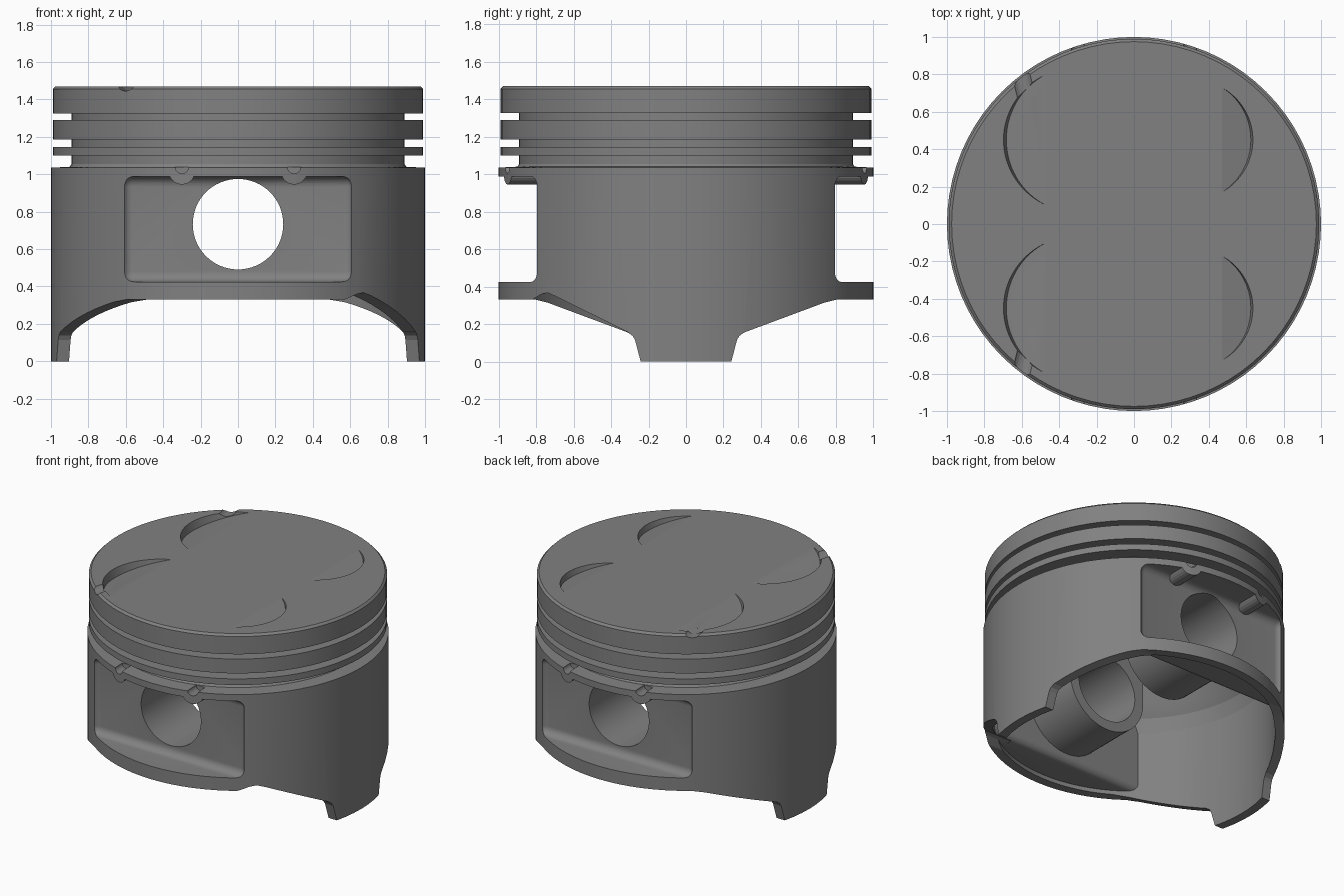
import bpy, bmesh, math
from mathutils import Matrix, Vector

if "Cube" in bpy.data.objects:
    bpy.data.objects.remove(bpy.data.objects["Cube"], do_unlink=True)

SEG = 80
PIN_Z = 0.733
TOP = 1.47

metal = bpy.data.materials.new("grey_metal")
metal.use_nodes = True
GREY = (0.22, 0.22, 0.22, 1)
metal.diffuse_color = GREY
metal.node_tree.nodes["Principled BSDF"].inputs["Base Color"].default_value = GREY


def finish(name, bm):
    bmesh.ops.recalc_face_normals(bm, faces=bm.faces[:])
    mesh = bpy.data.meshes.new(name)
    bm.to_mesh(mesh)
    bm.free()
    mesh.materials.append(metal)
    ob = bpy.data.objects.new(name, mesh)
    bpy.context.collection.objects.link(ob)
    return ob


def revolve(name, profile):
    """Spin (radius, z) points that start and end on the axis."""
    bm = bmesh.new()
    verts = [bm.verts.new((r, 0, z)) for r, z in profile]
    edges = [bm.edges.new(p) for p in zip(verts, verts[1:])]
    bmesh.ops.spin(bm, geom=verts + edges, cent=(0, 0, 0), axis=(0, 0, 1),
                   angle=math.tau, steps=SEG, use_merge=True)
    bmesh.ops.remove_doubles(bm, verts=bm.verts[:], dist=1e-5)
    return finish(name, bm)


def cylinder(name, radius, depth, matrix, segments=64):
    bm = bmesh.new()
    bmesh.ops.create_cone(bm, cap_ends=True, segments=segments, radius1=radius,
                          radius2=radius, depth=depth, matrix=matrix)
    return finish(name, bm)


def rod_y(name, radius, x, z, y0, y1, segments=64):
    m = Matrix.Translation((x, (y0 + y1) / 2, z)) @ Matrix.Rotation(math.pi / 2, 4, 'X')
    return cylinder(name, radius, abs(y1 - y0), m, segments)


def box(name, lo, hi, bevel=0):
    lo, hi = Vector(lo), Vector(hi)
    bm = bmesh.new()
    m = Matrix.Translation((lo + hi) / 2) @ Matrix.Diagonal((*(hi - lo), 1))
    bmesh.ops.create_cube(bm, size=1, matrix=m)
    if bevel:
        bmesh.ops.bevel(bm, geom=bm.edges[:], offset=bevel, segments=8,
                        profile=0.5, affect='EDGES')
    return finish(name, bm)


def prism_x(name, points, x0, x1):
    """Extrude a (y, z) outline along x."""
    bm = bmesh.new()
    face = bm.faces.new([bm.verts.new((x0, y, z)) for y, z in points])
    new = bmesh.ops.extrude_face_region(bm, geom=[face])["geom"]
    bmesh.ops.translate(bm, vec=(x1 - x0, 0, 0),
                        verts=[v for v in new if isinstance(v, bmesh.types.BMVert)])
    return finish(name, bm)


def combine(target, tool, operation='DIFFERENCE'):
    mod = target.modifiers.new("cut", 'BOOLEAN')
    mod.operation, mod.solver, mod.object = operation, 'EXACT', tool
    bpy.context.view_layer.update()
    deps = bpy.context.evaluated_depsgraph_get()
    mesh = bpy.data.meshes.new_from_object(target.evaluated_get(deps))
    target.modifiers.clear()
    target.data = mesh
    bpy.data.objects.remove(tool, do_unlink=True)


# Outer body with ring grooves
piston = revolve("piston_body", [
    (0, 0), (1, 0), (1, 1.035), (0.9, 1.04), (0.89, 1.055), (0.89, 1.1),
    (0.99, 1.1), (0.99, 1.145), (0.89, 1.145), (0.89, 1.185),
    (0.99, 1.185), (0.99, 1.29), (0.89, 1.29), (0.89, 1.325),
    (0.99, 1.325), (0.99, 1.455), (0.975, TOP), (0, TOP)])

# Hollow inside, leaving the side walls and pin bosses standing
cavity = revolve("cavity", [
    (0, -0.1), (0.936, -0.1), (0.936, 0.8), (0.91, 0.9), (0.85, 0.98),
    (0.8, 1.08), (0.75, 1.15), (0.65, 1.2), (0, 1.2)])
for s in (-1, 1):
    y0, y1 = sorted((s * 0.7, s * 1.2))
    combine(cavity, box("wall", (-0.72, y0, 0.36), (0.72, y1, 1.4), 0.05))
    boss = rod_y("boss", 0.315, 0, PIN_Z, s * 0.28, s * 1.1)
    y0, y1 = sorted((s * 0.281, s * 1.09))
    combine(boss, box("web", (-0.314, y0, PIN_Z), (0.314, y1, 1.4)), 'UNION')
    combine(cavity, boss)
combine(piston, cavity)

# Side recesses with small drain bumps and notches under the lowest groove
for s in (-1, 1):
    y0, y1 = sorted((s * 0.775, s * 1.3))
    recess = box("recess", (-0.62, y0, 0.425), (0.62, y1, 0.988), 0.055)
    for x in (-0.3, 0.3):
        combine(recess, rod_y("bump", 0.07, x, 1.015, s * 0.7, s * 1.4, 24))
    combine(piston, recess)
    for x in (-0.3, 0.3):
        combine(piston, rod_y("drain", 0.036, x, 1.04, s * 0.86, s * 1.2, 20))

# Pin hole
combine(piston, rod_y("pin_hole", 0.242, 0, PIN_Z, -1.3, 1.3))

# Skirt cut away between the two legs
outline = [(0.235, -0.05), (0.242, 0), (0.272, 0.115), (0.285, 0.137), (0.31, 0.155),
           (0.74, 0.315), (0.8, 0.33), (1.2, 0.33), (1.2, -0.05)]
for s in (-1, 1):
    combine(piston, prism_x("skirt_cut", [(s * y, z) for y, z in outline], -1.2, 1.2))
combine(piston, prism_x("skirt_notch", [
    (-0.31, 0.1), (-0.31, 0.157), (-0.7, 0.35), (-0.74, 0.367), (-0.77, 0.36),
    (-0.83, 0.325), (-0.83, 0.1)], 0.45, 1.2))

# Tilted valve pockets in the crown
for side, radius, sag in ((-1, 0.388, 0.22), (1, 0.325, 0.16)):
    for y in (-0.45, 0.45):
        m = (Matrix.Translation((side * 0.47, y, TOP))
             @ Matrix.Rotation(side * math.radians(15), 4, 'Y')
             @ Matrix.Translation((-side * (radius - sag), 0, 0.2)))
        combine(piston, cylinder("pocket", radius, 0.4, m, 96))

# Small scoops where the larger pockets reach the rim
for s in (-1, 1):
    direction = Vector((-0.25, s, 0)).normalized()
    m = (Matrix.Translation(Vector((-0.595, s * 0.76, TOP + 0.035)))
         @ direction.to_track_quat('Z', 'Y').to_matrix().to_4x4())
    combine(piston, cylinder("scoop", 0.06, 0.24, m, 24))

bpy.ops.object.select_all(action='DESELECT')
piston.select_set(True)
bpy.context.view_layer.objects.active = piston
bpy.ops.object.shade_smooth_by_angle(angle=math.radians(14))
